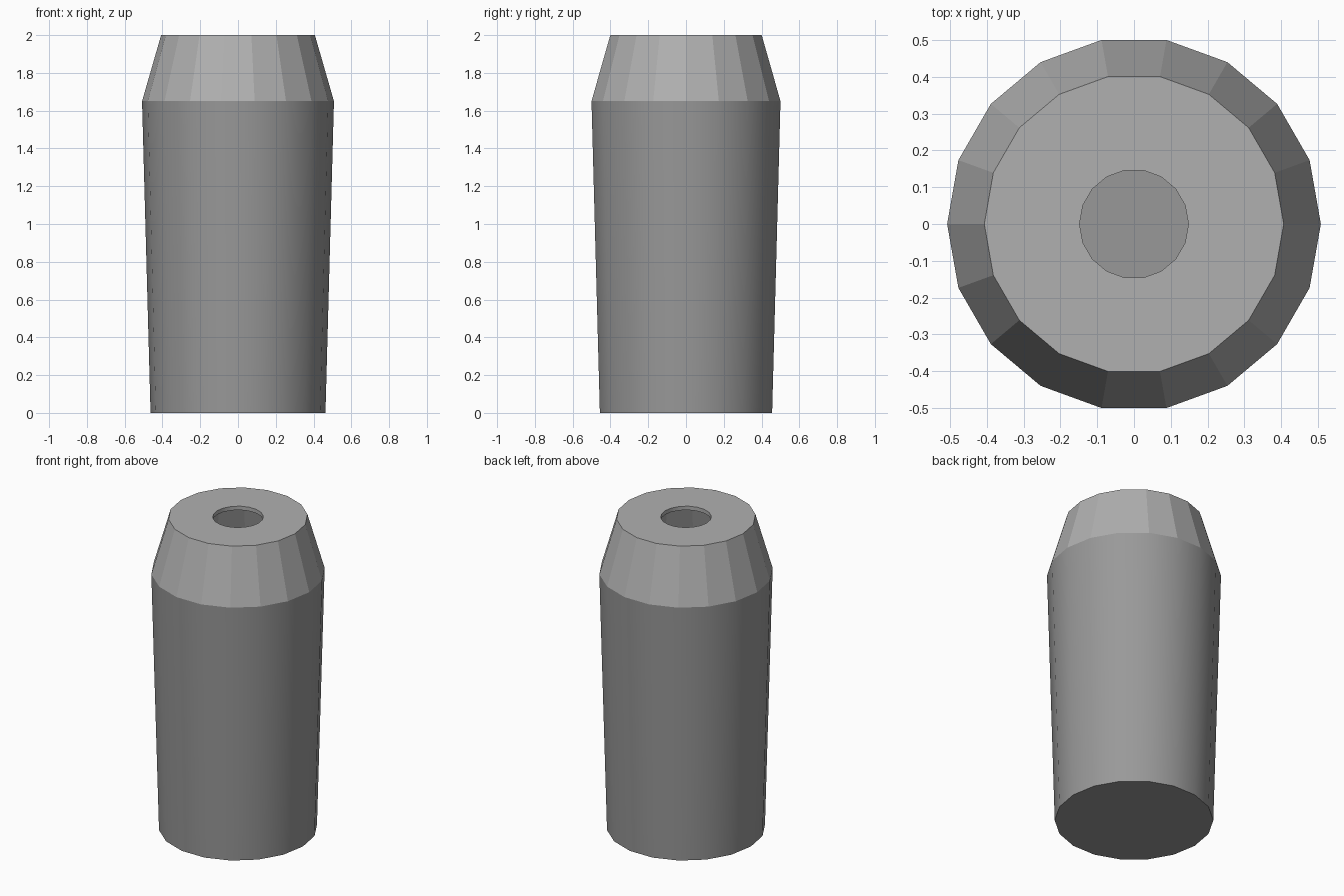
import bpy, bmesh
from math import cos, sin, tau

if "Cube" in bpy.data.objects:
    bpy.data.objects.remove(bpy.data.objects["Cube"])

SIDES = 18
# (radius, z, smooth, material) closed outline; flags apply to the band leading to the next point
BODY, SHOULDER = 0, 1
PROFILE = [
    (0.463, 0.0, True, BODY),           # tapered outer wall
    (0.508, 1.65, False, SHOULDER),     # faceted shoulder
    (0.407, 2.0, False, SHOULDER),      # flat top
    (0.148, 2.0, True, SHOULDER),       # rim of the opening
    (0.148, 1.975, False, SHOULDER),    # underside of the top
    (0.388, 1.975, False, SHOULDER),    # inside of the shoulder
    (0.482, 1.65, True, BODY),          # inner wall
    (0.438, 0.025, False, BODY),
]

bm = bmesh.new()
rings = [[bm.verts.new((r * cos(tau * i / SIDES), r * sin(tau * i / SIDES), z))
          for i in range(SIDES)] for r, z, _, _ in PROFILE]

# Bands between the rings
for k in range(len(rings) - 1):
    a, b = rings[k], rings[k + 1]
    for i in range(SIDES):
        j = (i + 1) % SIDES
        f = bm.faces.new((a[i], a[j], b[j], b[i]))
        f.smooth, f.material_index = PROFILE[k][2:]

# Underside and inner floor
bm.faces.new(rings[0][::-1])
bm.faces.new(rings[-1])

# Keep every profile corner crisp
for ring in rings:
    for i in range(SIDES):
        bm.edges.get((ring[i], ring[(i + 1) % SIDES])).smooth = False

mesh = bpy.data.meshes.new("hollow_tapered_body")
bm.to_mesh(mesh)
bm.free()

# Dark grey body, slightly lighter shoulder
for name, grey in (("dark_grey", 0.318), ("mid_grey", 0.435)):
    mat = bpy.data.materials.new(name)
    mat.diffuse_color = (grey, grey, grey, 1)
    mat.use_nodes = True
    mat.node_tree.nodes["Principled BSDF"].inputs["Base Color"].default_value = mat.diffuse_color
    mesh.materials.append(mat)

body = bpy.data.objects.new("hollow_tapered_body", mesh)
bpy.context.collection.objects.link(body)
